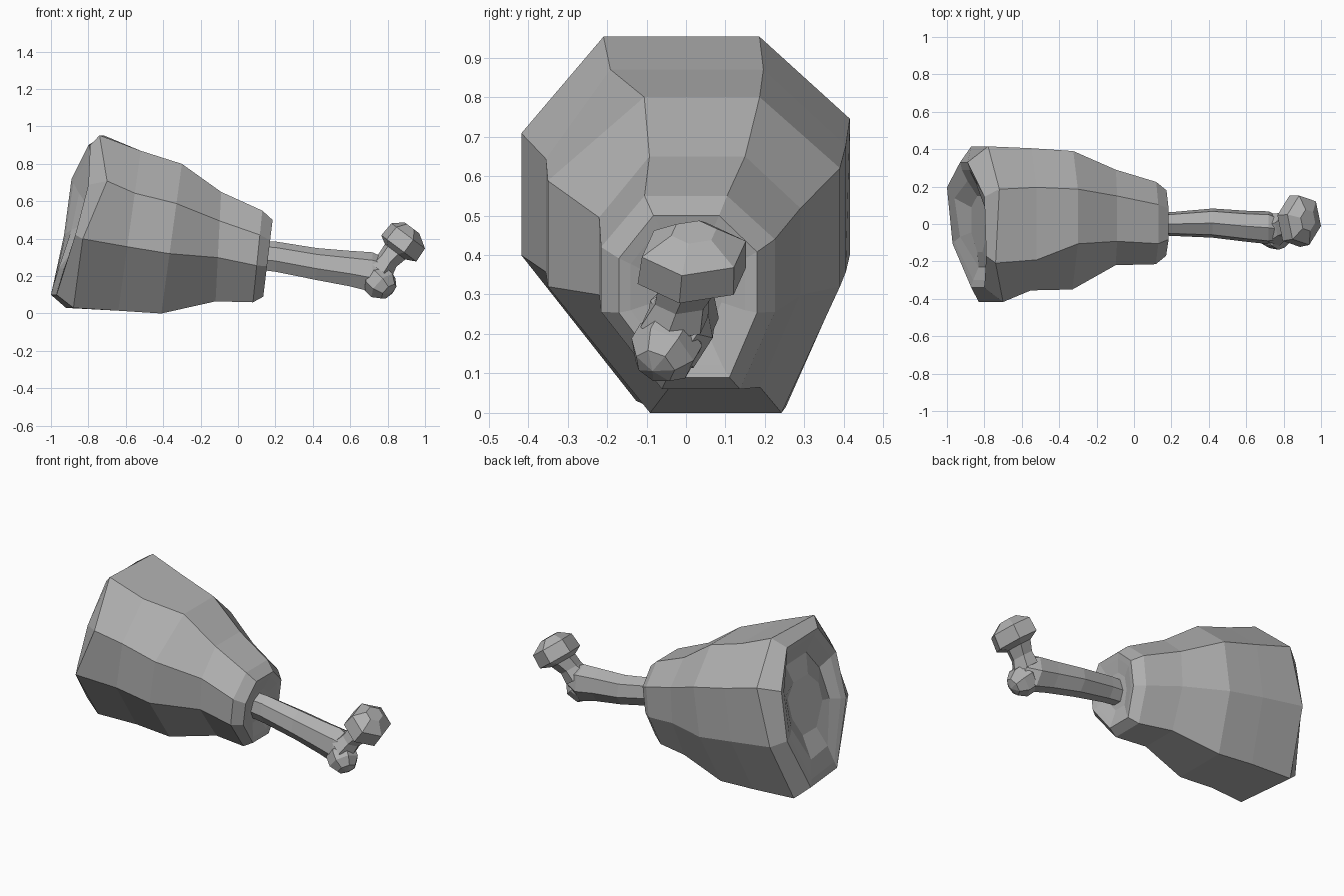
import bpy, bmesh
from math import cos, sin, pi
from mathutils import Vector, Matrix

cube = bpy.data.objects.get("Cube")
if cube:
    bpy.data.objects.remove(cube, do_unlink=True)

grey = bpy.data.materials.new("plain grey")
grey.use_nodes = True
COLOUR = (0.44, 0.44, 0.44, 1)
grey.diffuse_color = COLOUR
grey.node_tree.nodes["Principled BSDF"].inputs["Base Color"].default_value = COLOUR


def finish(bm, name):
    """Turn a bmesh into a flat shaded object."""
    bmesh.ops.recalc_face_normals(bm, faces=bm.faces)
    mesh = bpy.data.meshes.new(name)
    bm.to_mesh(mesh)
    bm.free()
    mesh.materials.append(grey)
    obj = bpy.data.objects.new(name, mesh)
    bpy.context.collection.objects.link(obj)
    return obj


def loft(name, rings):
    """Skin a list of point rings and cap both ends."""
    bm = bmesh.new()
    loops = [[bm.verts.new(p) for p in ring] for ring in rings]
    n = len(loops[0])
    for a, b in zip(loops, loops[1:]):
        for i in range(n):
            j = (i + 1) % n
            bm.faces.new((a[i], a[j], b[j], b[i]))
    bm.faces.new(loops[0])
    bm.faces.new(loops[-1])
    return finish(bm, name)


# Meat: one lopsided eight-sided section, fitted to a box per ring
SECTION = [(-.5, 1), (.45, 1), (1, .55), (1, -.2),
           (.6, -1), (-.3, -1), (-1, -.2), (-1, .47)]


def slope(x_top, x_bottom):
    """Place a ring on a tilted plane."""
    return [x_bottom + (x_top - x_bottom) * (v + 1) / 2 for u, v in SECTION]


def meat_ring(xs, y0, y1, z0, z1, crown=-.5):
    """The crown moves the right-hand top corner of the section."""
    corners = [(crown, 1)] + SECTION[1:]
    return [(x, (y0 + y1 + u * (y1 - y0)) / 2, (z0 + z1 + v * (z1 - z0)) / 2)
            for x, (u, v) in zip(xs, corners)]


def sunk(xs, depth):
    return [x + depth for x in xs]


# Uneven thick end: outer shoulder and the narrower rim behind it
SHOULDER = [-.74, -.72, -.78, -.87, -.92, -.88, -.83, -.7]
RIM = [-.79, -.8, -.89, -.93, -1, -.97, -.87, -.8]

loft("meat", [meat_ring(*r) for r in (
    (slope(-.79, -.87), -.15, .15, .35, .65),
    (sunk(RIM, .04), -.23, .23, .24, .76),
    (sunk(RIM, .01), -.3, .29, .14, .86),
    (RIM, -.34, .33, .1, .9),
    (SHOULDER, -.417, .415, .03, .953),
    # body
    (slope(-.52, -.64), -.355, .405, .015, .87, -.57),
    (slope(-.3, -.41), -.35, .39, 0, .8, -.34),
    (slope(-.09, -.12), -.22, .29, .065, .65),
    (slope(.13, .08), -.215, .225, .06, .55),
    # narrow end and the shallow socket for the bone
    (slope(.185, .135), -.17, .18, .09, .5),
    (slope(.175, .13), -.14, .15, .12, .47),
    (slope(.15, .115), -.08, .09, .2, .4))])


# Bone shaft: centre and half sizes of each section
def shaft_ring(x, y, z, ry, rz, n=7):
    return [(x, y + ry * sin(2 * pi * i / n), z + rz * cos(2 * pi * i / n)) for i in range(n)]


loft("bone_shaft", [shaft_ring(*r) for r in (
    (.08, 0, .31, .06, .08),
    (.2, 0, .3, .065, .085),
    (.42, .005, .26, .08, .09),
    (.6, -.012, .235, .085, .1),
    (.72, -.02, .215, .09, .112),
    (.8, -.03, .215, .06, .07))])


# Upper knuckle: a pinched neck under a faceted cap
def knob_ring(centre, radius, n=6):
    turn = Vector((.6, 0, .8)).to_track_quat('Z', 'Y')
    angles = [2 * pi * i / n + .3 for i in range(n)]
    return [Vector(centre) + turn @ Vector((radius * 1.2 * cos(a), radius * sin(a), 0))
            for a in angles]


loft("upper_knuckle", [knob_ring(*r) for r in (
    ((.76, -.03, .23), .075),
    ((.8, -.01, .285), .06),
    ((.84, .01, .33), .07),
    ((.86, .015, .348), .12),
    ((.91, .02, .415), .115),
    ((.93, .02, .458), .05))])

# Lower knuckle: a small faceted ball pointing down and outward
bm = bmesh.new()
aim = Vector((.6, -.35, -.6)).to_track_quat('Z', 'Y').to_matrix().to_4x4()
bmesh.ops.create_uvsphere(bm, u_segments=7, v_segments=5, radius=.092,
                          matrix=Matrix.Translation((.758, -.05, .166)) @ aim)
finish(bm, "lower_knuckle")
